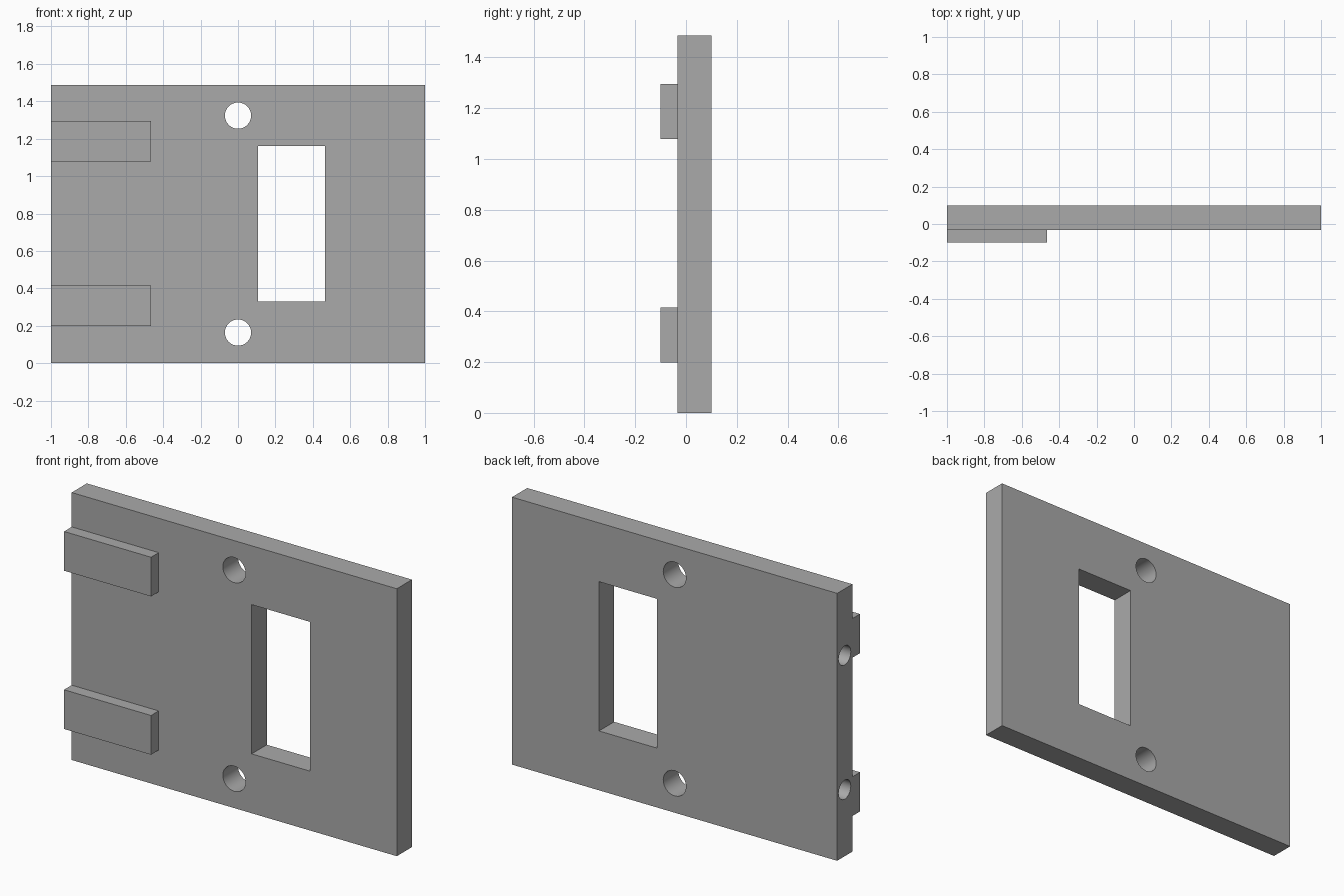
import bpy
import math

cube = bpy.data.objects.get("Cube")
if cube:
    bpy.data.objects.remove(cube, do_unlink=True)

grey = bpy.data.materials.new("plain grey")
grey.use_nodes = True
colour = (0.4, 0.4, 0.4, 1)
grey.diffuse_color = colour
grey.node_tree.nodes["Principled BSDF"].inputs["Base Color"].default_value = colour

HEIGHT = 1.487
MID = HEIGHT / 2
FRONT, BACK = -0.033, 0.1


def box(name, x, y, z):
    """Box spanning the given (low, high) ranges."""
    spans = (x, y, z)
    bpy.ops.mesh.primitive_cube_add(size=1, location=[(a + b) / 2 for a, b in spans])
    obj = bpy.context.object
    obj.name = name
    obj.scale = [b - a for a, b in spans]
    bpy.ops.object.transform_apply(location=False, rotation=False, scale=True)
    obj.data.materials.append(grey)
    return obj


def rod(name, radius, length, location, rotation):
    bpy.ops.mesh.primitive_cylinder_add(vertices=48, radius=radius, depth=length,
                                        location=location, rotation=rotation)
    obj = bpy.context.object
    obj.name = name
    obj.data.materials.append(grey)
    return obj


# Main plate
plate = box("plate", (-1, 1), (FRONT, BACK), (0, HEIGHT))

# Rectangular window, mounting holes and blind holes in the side edge
cutters = [box("window_cutter", (0.107, 0.465), (-0.3, 0.3), (0.33, 1.16))]
for side in (-1, 1):
    cutters.append(rod("mounting_hole_cutter", 0.07, 0.6,
                       (0, 0, MID + side * 0.58), (math.pi / 2, 0, 0)))
    cutters.append(rod("edge_hole_cutter", 0.053, 1.08,
                       (-1, (FRONT + BACK) / 2, MID + side * 0.373), (0, math.pi / 2, 0)))

for cutter in cutters:
    cut = plate.modifiers.new(cutter.name, "BOOLEAN")
    cut.operation = "DIFFERENCE"
    cut.solver = "EXACT"
    cut.object = cutter
    bpy.context.view_layer.objects.active = plate
    bpy.ops.object.modifier_apply(modifier=cut.name)
    bpy.data.objects.remove(cutter, do_unlink=True)

# Raised tabs on the front
for name, low in (("lower_tab", 0.198), ("upper_tab", 1.078)):
    box(name, (-1, -0.465), (-0.1, FRONT), (low, low + 0.218))

# Smooth hole walls, crisp edges
bpy.ops.object.select_all(action="DESELECT")
plate.select_set(True)
bpy.context.view_layer.objects.active = plate
bpy.ops.object.shade_smooth_by_angle(angle=math.radians(30))
